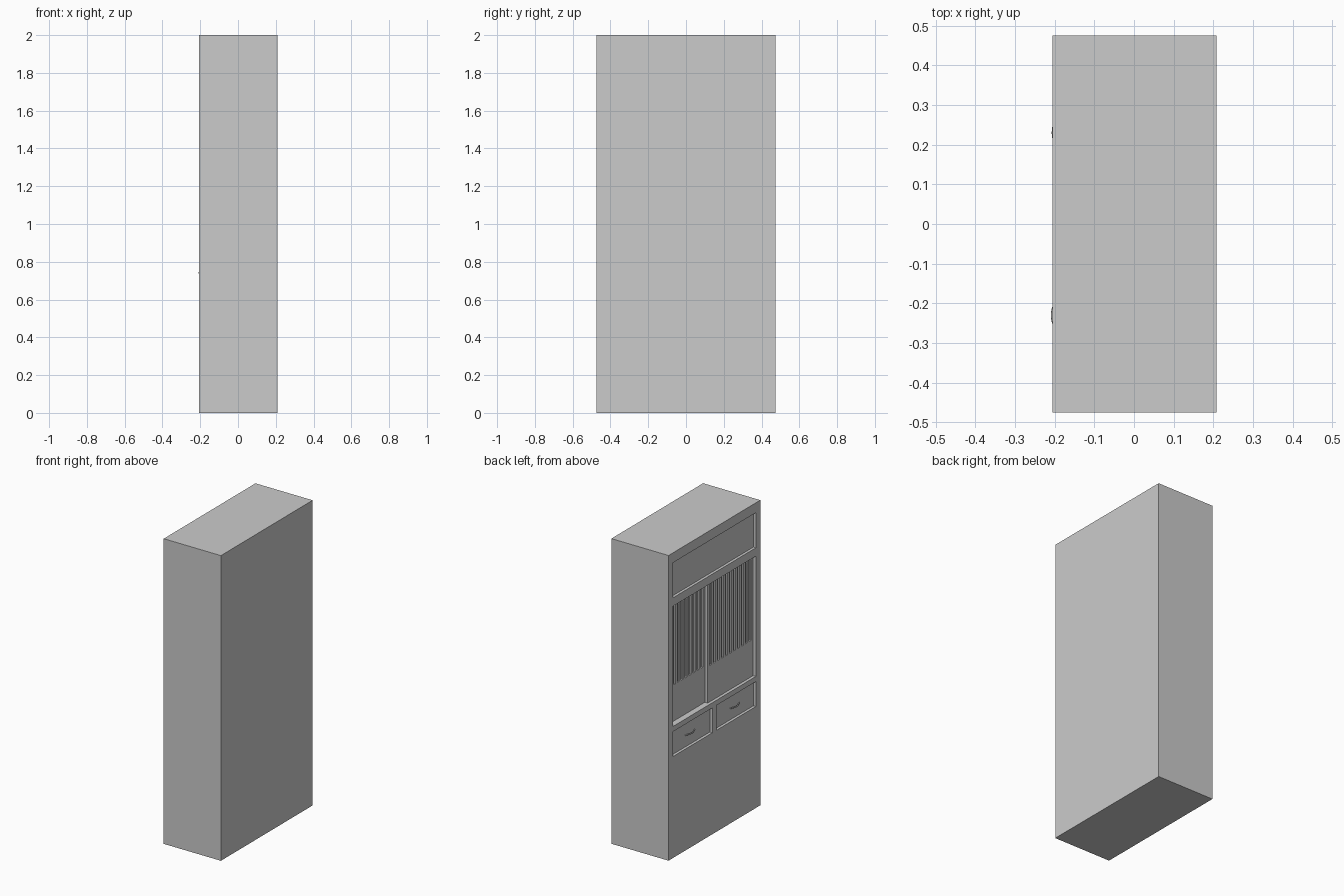
import bpy, math

if "Cube" in bpy.data.objects:
    bpy.data.objects.remove(bpy.data.objects["Cube"])

FRONT, BACK = -0.206, 0.2085   # the decorated face looks towards -x
HALF_W, HEIGHT = 0.475, 2.0


def box(name, x, y, z):
    """Box from (min, max) ranges on each axis."""
    bpy.ops.mesh.primitive_cube_add(size=1, location=[(r[0] + r[1]) / 2 for r in (x, y, z)])
    ob = bpy.context.object
    ob.name = name
    ob.scale = [r[1] - r[0] for r in (x, y, z)]
    bpy.ops.object.transform_apply(location=False, rotation=False, scale=True)
    return ob


def recess(body, depth, y, z):
    """Cut a rectangular recess into the decorated face."""
    cutter = box("recess_cutter", (FRONT - 0.1, FRONT + depth), y, z)
    cutter.hide_render = True
    mod = body.modifiers.new("recess", 'BOOLEAN')
    mod.operation = 'DIFFERENCE'
    mod.solver = 'EXACT'
    mod.object = cutter
    bpy.context.view_layer.objects.active = body
    bpy.ops.object.modifier_apply(modifier=mod.name)
    bpy.data.objects.remove(cutter)


# Cabinet carcass with top panel, door opening and two drawer recesses
body = box("cabinet_body", (FRONT, BACK), (-HALF_W, HALF_W), (0, HEIGHT))
recess(body, 0.018, (-0.43, 0.43), (1.705, 1.935))
recess(body, 0.06, (-0.43, 0.43), (0.862, 1.65))
for y in ((-0.43, -0.022), (0.022, 0.43)):
    recess(body, 0.018, y, (0.665, 0.828))


def sliding_door(name, depth, y0, y1, bars=12):
    """Plain lower panel, with upright bars over a thin backing above."""
    x0 = FRONT + depth
    x1 = x0 + 0.02
    box(name + "_lower_panel", (x0, x1), (y0, y1), (0.862, 1.10))
    box(name + "_backing", (x0 + 0.01, x1), (y0, y1), (1.10, 1.65))
    pitch = (y1 - y0) / (bars - 0.5)
    for i in range(bars):
        y = y0 + i * pitch
        box(f"{name}_bar_{i + 1}", (x0, x0 + 0.01), (y, y + pitch * 0.5), (1.10, 1.65))


# Sliding doors: one runs in front of the other
sliding_door("front_door", 0.02, -0.43, 0.041)
sliding_door("rear_door", 0.04, -0.041, 0.43)


def handle(name, y, reach):
    """Bowed pull on a drawer face."""
    cu = bpy.data.curves.new(name, 'CURVE')
    cu.dimensions = '3D'
    cu.bevel_depth = 0.004
    cu.bevel_resolution = 2
    cu.use_fill_caps = True
    n = 12
    sp = cu.splines.new('POLY')
    sp.points.add(n)
    for i, p in enumerate(sp.points):
        t = i / n
        x = FRONT + 0.018 - reach * math.sin(math.pi * t)
        p.co = (x, y + 0.1 * (t - 0.5), 0.742, 1)
    ob = bpy.data.objects.new(name, cu)
    bpy.context.collection.objects.link(ob)


# Drawer handles
handle("right_drawer_handle", -0.23, 0.0175)
handle("left_drawer_handle", 0.23, 0.0155)
